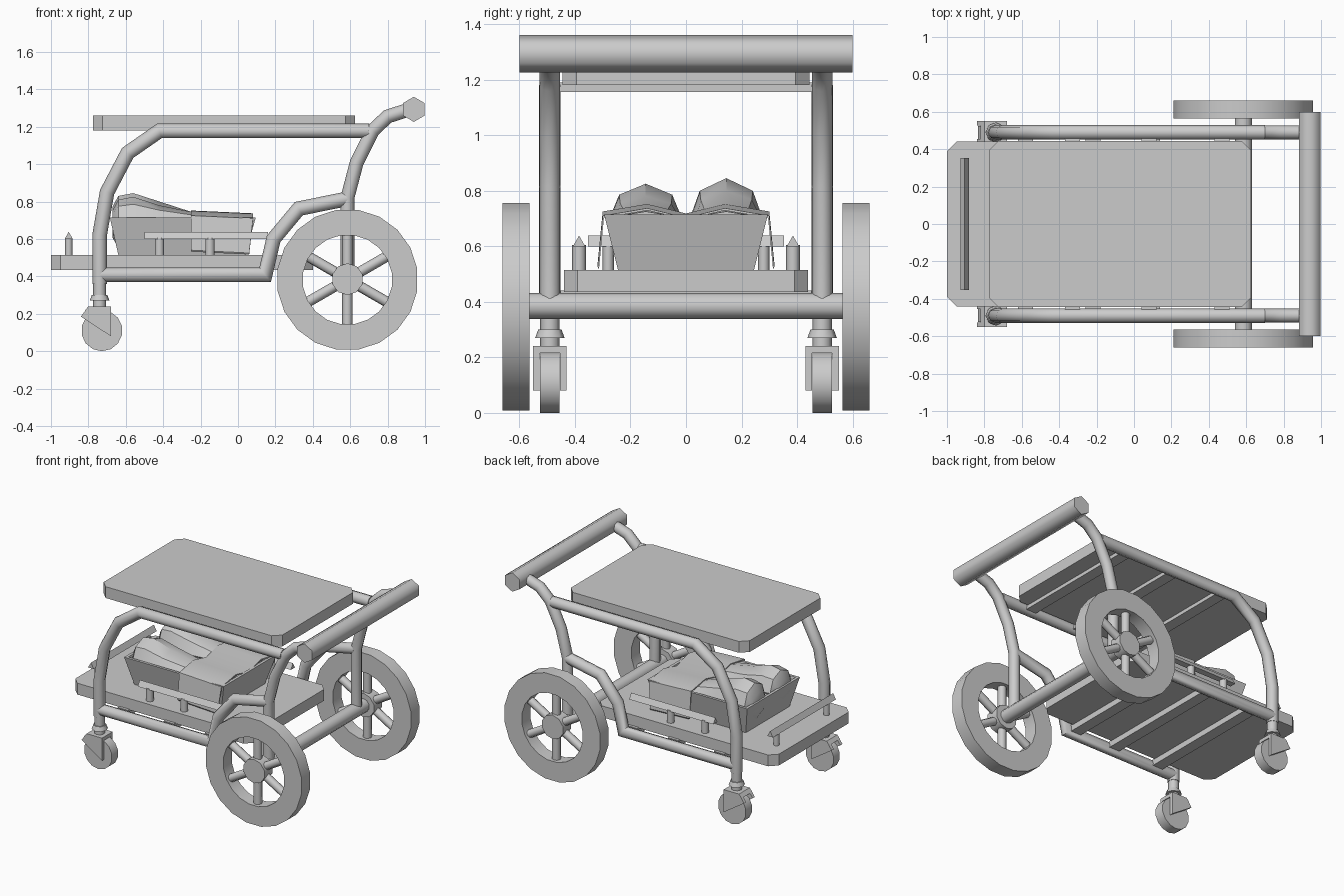
import bpy, bmesh, math
from mathutils import Vector, Matrix

if "Cube" in bpy.data.objects:
    bpy.data.objects.remove(bpy.data.objects["Cube"])

grey = bpy.data.materials.new("plain grey")
grey.diffuse_color = (0.6, 0.6, 0.6, 1)
grey.use_nodes = True
grey.node_tree.nodes["Principled BSDF"].inputs["Base Color"].default_value = grey.diffuse_color


def finish(name, bm, angle=50):
    bmesh.ops.recalc_face_normals(bm, faces=bm.faces)
    me = bpy.data.meshes.new(name)
    bm.to_mesh(me)
    bm.free()
    ob = bpy.data.objects.new(name, me)
    bpy.context.collection.objects.link(ob)
    me.materials.append(grey)
    if angle:
        bpy.ops.object.select_all(action='DESELECT')
        ob.select_set(True)
        bpy.context.view_layer.objects.active = ob
        bpy.ops.object.shade_smooth_by_angle(angle=math.radians(angle))
    return ob


def loft(name, rings, angle=50, closed=False):
    """Skin a list of rings of points, capping the ends unless closed."""
    bm = bmesh.new()
    vs = [[bm.verts.new(p) for p in r] for r in rings]
    n = len(vs[0])
    for i in range(len(vs) if closed else len(vs) - 1):
        a, b = vs[i], vs[(i + 1) % len(vs)]
        for j in range(n):
            k = (j + 1) % n
            bm.faces.new((a[j], a[k], b[k], b[j]))
    if not closed:
        bm.faces.new(vs[0])
        bm.faces.new(vs[-1])
    return finish(name, bm, angle)


def rod(name, a, b, r1, r2=None, sides=8, turn=0, angle=50):
    a, b = Vector(a), Vector(b)
    d = (b - a).normalized()
    u = Vector((0, 0, 1)) if abs(d.z) < 0.9 else Vector((1, 0, 0))
    u = (u - d * u.dot(d)).normalized()
    v = d.cross(u)
    ts = [turn + math.tau * i / sides for i in range(sides)]
    ring = lambda c, r: [c + (u * math.cos(t) + v * math.sin(t)) * r for t in ts]
    return loft(name, [ring(a, r1), ring(b, r1 if r2 is None else r2)], angle)


def pipe(name, path, y, r, sides=8):
    """Mitred tube along an (x, z) path in the plane of constant y."""
    pts = [Vector((x, y, z)) for x, z in path]
    rings = []
    for i, p in enumerate(pts):
        d0 = (p - pts[max(i - 1, 0)]).normalized()
        d1 = (pts[min(i + 1, len(pts) - 1)] - p).normalized()
        t = (d0 + d1).normalized()
        v = t.cross(Vector((0, 1, 0))) / max(t.dot(d1 if d1.length else d0), 0.5)
        rings.append([p + Vector((0, r * math.cos(a), 0)) + v * r * math.sin(a)
                      for a in [math.tau * k / sides for k in range(sides)]])
    return loft(name, rings)


def prism(name, outline, y0, y1, angle=0):
    return loft(name, [[(x, y, z) for x, z in outline] for y in (y0, y1)], angle)


def box(name, x0, x1, y0, y1, z0, z1):
    return prism(name, [(x0, z0), (x1, z0), (x1, z1), (x0, z1)], y0, y1)


def tray(name, x0, x1, w, z0, z1, c=0.05):
    o = [(x0 + c, -w), (x1 - c, -w), (x1, c - w), (x1, w - c),
         (x1 - c, w), (x0 + c, w), (x0, w - c), (x0, c - w)]
    return loft(name, [[(x, y, z) for x, y in o] for z in (z0, z1)], 30)


# Trays with cross beams beneath
tray("top_tray", -0.775, 0.625, 0.445, 1.18, 1.26)
tray("lower_shelf", -1.0, 0.40, 0.44, 0.435, 0.515)
for x in (-0.33, 0.08, 0.47):
    box("top_beam", x - 0.04, x + 0.04, -0.46, 0.46, 1.155, 1.19)
for x in (-0.58, -0.22, 0.10):
    box("shelf_beam", x - 0.04, x + 0.04, -0.46, 0.46, 0.395, 0.44)

# Push handle and axle
rod("push_handle", (0.94, -0.6, 1.293), (0.94, 0.6, 1.293), 0.067, sides=6, angle=65)
rod("axle", (0.585, -0.58, 0.385), (0.585, 0.58, 0.385), 0.047, sides=10)

for s in (-1, 1):
    y = 0.49 * s
    # Bent tube frame
    pipe("front_frame", [(-0.74, 0.36), (-0.74, 0.62), (-0.70, 0.85), (-0.59, 1.06),
                         (-0.42, 1.178), (0.70, 1.178)], y, 0.039)
    pipe("handle_frame", [(0.585, 0.385), (0.585, 0.82), (0.635, 1.01), (0.72, 1.18),
                          (0.80, 1.255), (0.94, 1.30)], y, 0.037)
    pipe("lower_frame", [(-0.74, 0.408), (0.145, 0.408), (0.19, 0.60),
                         (0.325, 0.762), (0.585, 0.815)], y, 0.039)

    # Large spoked wheel
    yw, hw, seg = 0.612 * s, 0.048, 20
    tyre = []
    for i in range(seg):
        t = math.tau * (i + 0.5) / seg
        tyre.append([(0.585 + r * math.cos(t), yw + h, 0.382 + r * math.sin(t))
                     for r, h in ((0.378, -hw), (0.378, hw), (0.24, hw), (0.24, -hw))])
    loft("tyre", tyre, 40, closed=True)
    rod("hub", (0.585, yw - 0.045, 0.385), (0.585, yw + 0.045, 0.385), 0.085, sides=10)
    for k in range(6):
        t = math.pi / 2 + k * math.pi / 3
        rod("spoke", (0.585, yw, 0.385),
            (0.585 + 0.26 * math.cos(t), yw, 0.385 + 0.26 * math.sin(t)), 0.028)

    # Caster with stem, collar and fork
    rod("caster_stem", (-0.74, y, 0.22), (-0.74, y, 0.42), 0.035)
    rod("caster_collar", (-0.74, y, 0.27), (-0.74, y, 0.30), 0.053, 0.042)
    rod("caster_wheel", (-0.728, y - 0.035, 0.11), (-0.728, y + 0.035, 0.11), 0.11, sides=14)
    fork = [(-0.84, 0.185), (-0.80, 0.24), (-0.68, 0.24), (-0.68, 0.08)]
    for side in (-1, 1):
        prism("caster_fork", fork, y + side * 0.036, y + side * 0.06)
    prism("caster_fork_top", [(-0.82, 0.215), (-0.80, 0.24), (-0.68, 0.24), (-0.68, 0.215)],
          y - 0.06, y + 0.06)

    # Side rail with two posts
    yr = 0.385 * s
    rod("side_rail", (-0.5, yr, 0.612), (0.16, yr, 0.612), 0.026, sides=3, angle=0)
    for x in (-0.42, -0.15):
        rod("side_rail_post", (x, yr, 0.51), (x, yr, 0.605), 0.025)
    rod("front_rail_post", (-0.905, 0.28 * s, 0.51), (-0.905, 0.28 * s, 0.605), 0.02)
rod("front_rail", (-0.905, -0.352, 0.612), (-0.905, 0.352, 0.612), 0.026, sides=3, angle=0)

# Tapered basket
rect = lambda x0, x1, w, z: [(x0, -w, z), (x1, -w, z), (x1, w, z), (x0, w, z)]
loft("basket", [rect(-0.64, 0.04, 0.245, 0.515), rect(-0.685, 0.095, 0.295, 0.715),
                rect(-0.665, 0.075, 0.277, 0.715), rect(-0.655, 0.065, 0.27, 0.68)], 0)

# Two tapering loaves: stations of x, half width, top height
for s, lift in ((-1, -0.02), (1, 0.0)):
    rings = []
    for x, w, top in ((-0.672, 0.08, 0.77), (-0.64, 0.12, 0.83), (-0.56, 0.135, 0.845),
                      (-0.42, 0.13, 0.80), (-0.25, 0.11, 0.745), (0.03, 0.09, 0.725)):
        h = top + lift * (top > 0.76) - 0.69
        rings.append([(x, 0.145 * s + w * math.cos(t), 0.69 + h * math.sin(t))
                      for t in [math.tau * k / 8 for k in range(8)]])
    loft("loaf", rings, 35)

# Cloth draped over the loaves and both basket sides
cloth = [(-0.318, 0.54), (-0.30, 0.725), (-0.14, 0.752), (0, 0.718),
         (0.14, 0.752), (0.30, 0.725), (0.318, 0.54)]
sheet = cloth + [(y * 0.985, z - 0.008) for y, z in reversed(cloth)]
loft("cloth", [[(-0.25, y, z) for y, z in sheet],
               [(0.08 if z > 0.6 else 0.06, y, z - 0.015) for y, z in sheet]], 30)
